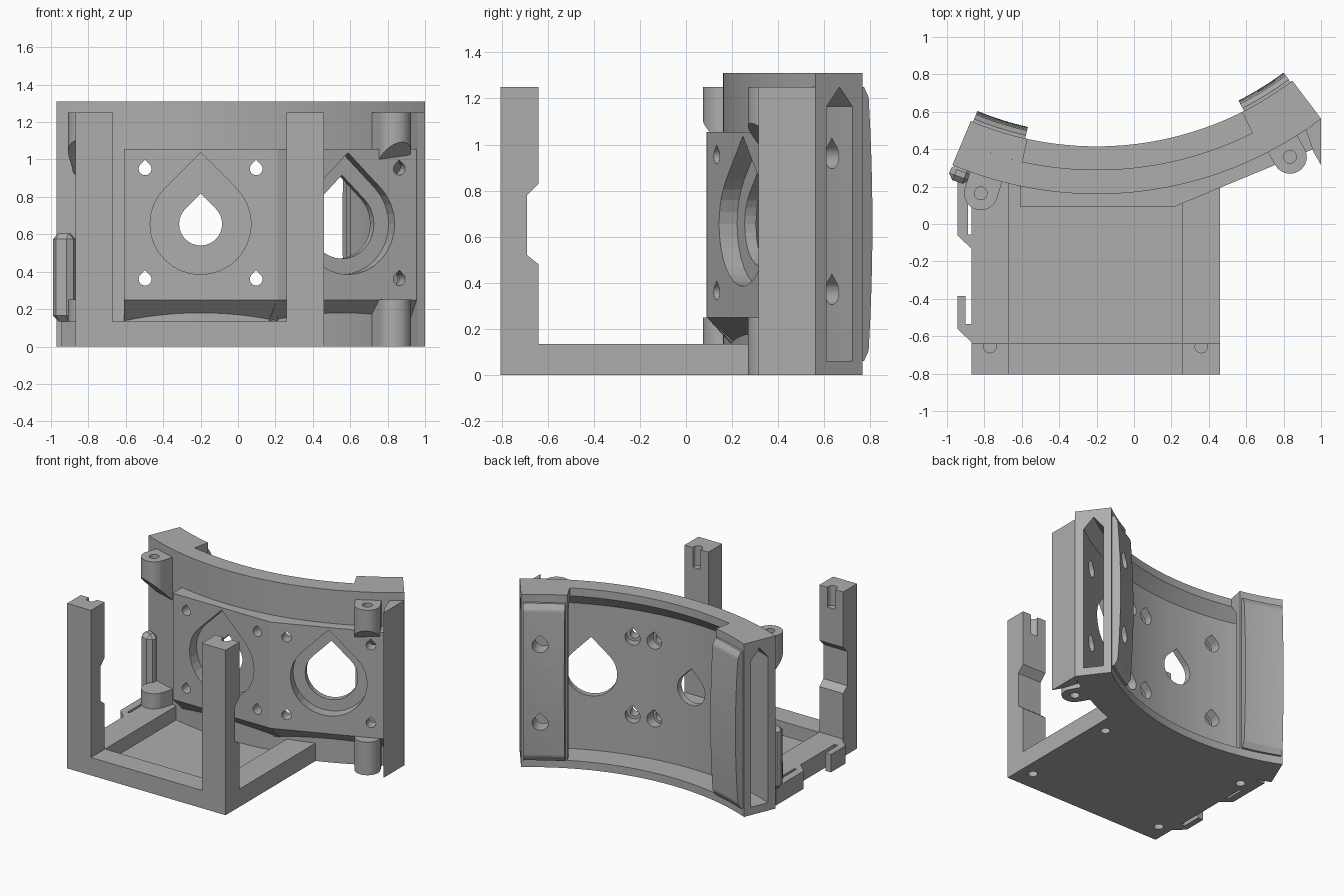
import bpy, bmesh, math
from mathutils import Matrix, Vector

cube = bpy.data.objects.get("Cube")
if cube:
    bpy.data.objects.remove(cube, do_unlink=True)

mat = bpy.data.materials.new("plain grey")
mat.use_nodes = True
GREY = (0.42, 0.42, 0.42, 1)
mat.diffuse_color = GREY
mat.node_tree.nodes["Principled BSDF"].inputs["Base Color"].default_value = GREY

CENTRE = Vector((-0.2, 2.15, 0))   # axis of the curved wall
LEFT, RIGHT = -22.8, 37.1          # wall ends in degrees
PAD = 10.5                         # angular width of each end pad
PANELS = (0, 22.5)
TOP = 1.31


def frame(deg):
    """Local x runs along the wall, local -y points out from its axis."""
    return Matrix.Translation(CENTRE) @ Matrix.Rotation(math.radians(deg), 4, 'Z')


def loft(name, rings, matrix=Matrix()):
    bm = bmesh.new()
    vs = [[bm.verts.new(matrix @ Vector(p)) for p in ring] for ring in rings]
    n = len(rings[0])
    for a, b in zip(vs, vs[1:]):
        for i in range(n):
            j = (i + 1) % n
            bm.faces.new((a[i], a[j], b[j], b[i]))
    bm.faces.new(vs[0][::-1])
    bm.faces.new(vs[-1])
    bmesh.ops.recalc_face_normals(bm, faces=bm.faces)
    me = bpy.data.meshes.new(name)
    bm.to_mesh(me)
    bm.free()
    me.materials.append(mat)
    ob = bpy.data.objects.new(name, me)
    bpy.context.collection.objects.link(ob)
    return ob


def prism(name, pts, z0, z1, matrix=Matrix(), rise=0):
    """Extrude an outline upward; rise slants the underside along local y."""
    y0 = pts[0][1]
    low = [(x, y, z0 + rise * abs(y - y0)) for x, y in pts]
    return loft(name, [low, [(x, y, z1) for x, y in pts]], matrix)


def box(name, x0, x1, y0, y1, z0, z1):
    return prism(name, [(x0, y0), (x1, y0), (x1, y1), (x0, y1)], z0, z1)


def sweep(name, section, a0, a1, steps):
    """Sweep an (r, z) section around the wall axis."""
    rings = []
    for i in range(steps + 1):
        m = frame(a0 + (a1 - a0) * i / steps)
        rings.append([m @ Vector((0, -r, z)) for r, z in section])
    return loft(name, rings)


def drop(u, z, rad, r0, r1, deg):
    """Teardrop-shaped cutter through the wall."""
    pts = [(u, z + rad * math.sqrt(2))]
    for i in range(25):
        a = math.radians(135 + 270 * i / 24)
        pts.append((u + rad * math.cos(a), z + rad * math.sin(a)))
    return loft("cutter", [[(x, -r, h) for x, h in pts] for r in (r0, r1)], frame(deg))


def pin(x, y, z0, z1, rad=0.034):
    pts = [(x + rad * math.cos(i * math.pi / 10), y + rad * math.sin(i * math.pi / 10))
           for i in range(20)]
    return prism("cutter", pts, z0, z1)


def cut(targets, cutter):
    for ob in targets:
        mod = ob.modifiers.new("cut", 'BOOLEAN')
        mod.operation = 'DIFFERENCE'
        mod.solver = 'EXACT'
        mod.object = cutter
        bpy.context.view_layer.objects.active = ob
        bpy.ops.object.modifier_apply(modifier=mod.name)
    bpy.data.objects.remove(cutter, do_unlink=True)


def arch(x, y, rad, back):
    """Outline with straight sides at local y = back and a round nose towards -y."""
    pts = [(x - rad, back)]
    for i in range(17):
        a = math.pi + math.pi * i / 16
        pts.append((x + rad * math.cos(a), y + rad * math.sin(a)))
    return pts + [(x + rad, back)]


# Curved wall with a deep bottom lip and a shallow top lip
shell = sweep("curved_wall", [(1.735, 0), (1.99, 0), (1.99, TOP), (1.86, TOP), (1.86, 1.25),
                              (1.93, 1.165), (1.93, 0.06), (1.735, 0.06)], LEFT, RIGHT, 48)

# Bridges over the strap slots, each with a bulging cushion
bridge = [(1.735, 0.06), (1.79, 0.06), (1.79, 1.165), (1.86, 1.25), (1.86, TOP), (1.735, TOP)]
bulge = [(1.75, 0.06), (1.718, 0.06), (1.695, 0.1)]
for i in range(9):
    t = i / 4 - 1
    bulge.append((1.672 + 0.02 * t * t, 0.655 + 0.54 * t))
bulge += [(1.695, 1.21), (1.718, 1.25), (1.75, 1.25)]
pads = []
for side, a in (("right", LEFT), ("left", RIGHT - PAD)):
    pads.append(sweep(side + "_bridge", bridge, a, a + PAD, 9))
    pads.append(sweep(side + "_cushion", bulge, a + 0.4, a + PAD - 0.4, 8))

# Flat mounting panels on the front of the wall
section = [(-2.06, 0.25), (-2.06, 1.055), (-1.94, 1.055), (-1.94, 0.13)]
panels = [loft("mount_panel", [[(u, y, z) for y, z in section] for u in (-0.41, 0.41)], frame(a))
          for a in PANELS]

# Pockets, openings and screw holes through panels, wall and pads
for a, opening, plate in zip(PANELS, (0.115, 0.185), panels):
    parts = [shell, plate]
    cut(parts, drop(0, 0.655, 0.27, 1.975, 2.2, a))
    cut(parts, drop(0, 0.655, opening, 1.8, 2.2, a))
    for u in (-0.297, 0.297):
        for z in (0.36, 0.95):
            through = parts + (pads[2:] if a and u > 0 else [])
            cut(through, drop(u, z, 0.034, 1.6, 2.2, a))
            cut(through, drop(u, z, 0.055, 1.6, 1.975, a))

# Base tray
base = box("base_tray", -0.87, 0.46, -0.805, 0.27, 0, 0.135)
cut([base], box("cutter", -0.67, 0.26, -0.635, 0.4, 0.03, 0.3))

# Front posts with a side notch and a screw boss on top
posts = []
for x in (-0.77, 0.36):
    notch = [(-0.64, 1.25), (-0.64, 0.83), (-0.69, 0.78), (-0.69, 0.52), (-0.64, 0.48),
             (-0.64, 0.1), (-0.805, 0.1), (-0.805, 1.25)]
    post = loft("front_post", [[(x + s, y, z) for y, z in notch] for s in (-0.1, 0.1)])
    boss = prism("post_boss", arch(x, -0.665, 0.095, -0.642), 1.05, 1.25, rise=1)
    for ob in (post, boss):
        cut([ob], pin(x, -0.655, 1.1, 1.4))
    cut([base], pin(x, -0.655, -0.1, 0.1))
cut([base], pin(0.36, 0.12, -0.1, 0.1))

# Screw bosses on the wall, upper and lower
for a, r in ((-17.3, 2.08), (30, 2.068)):
    m = frame(a)
    hole = m @ Vector((0, -r, 0))
    upper = prism("upper_boss", arch(0, -r, 0.09, -1.965), 0.9, 1.25, m, 1)
    lower = prism("lower_boss", arch(0, -r, 0.09, -1.965), 0, 0.25, m)
    cut([upper], pin(hole.x, hole.y, 1.12, 1.4))
    cut([lower, base], pin(hole.x, hole.y, -0.1, 0.12))

# Pointed tab at the wall's left end
prism("end_tab", [(1, 0.565), (1, 0.315), (0.96, 0.385), (0.92, 0.5)], 0, 1.25)

# Cable hooks along the right edge of the base and on the wall end
prism("rear_hook", [(-0.86, -0.14), (-0.945, -0.06), (-0.945, 0.27), (-0.888, 0.27),
                    (-0.888, -0.055), (-0.86, -0.055)], 0, 0.135)
prism("front_hook", [(-0.86, -0.64), (-0.945, -0.56), (-0.945, -0.385), (-0.9, -0.385),
                     (-0.9, -0.535), (-0.86, -0.535)], 0, 0.135)
clip = prism("wall_clip", [(-1, 0.245), (-0.89, 0.205), (-0.86, 0.29), (-0.965, 0.33)], 0.135, 0.605)
bevel = clip.modifiers.new("bevel", 'BEVEL')
bevel.width = 0.03
bevel.segments = 1
